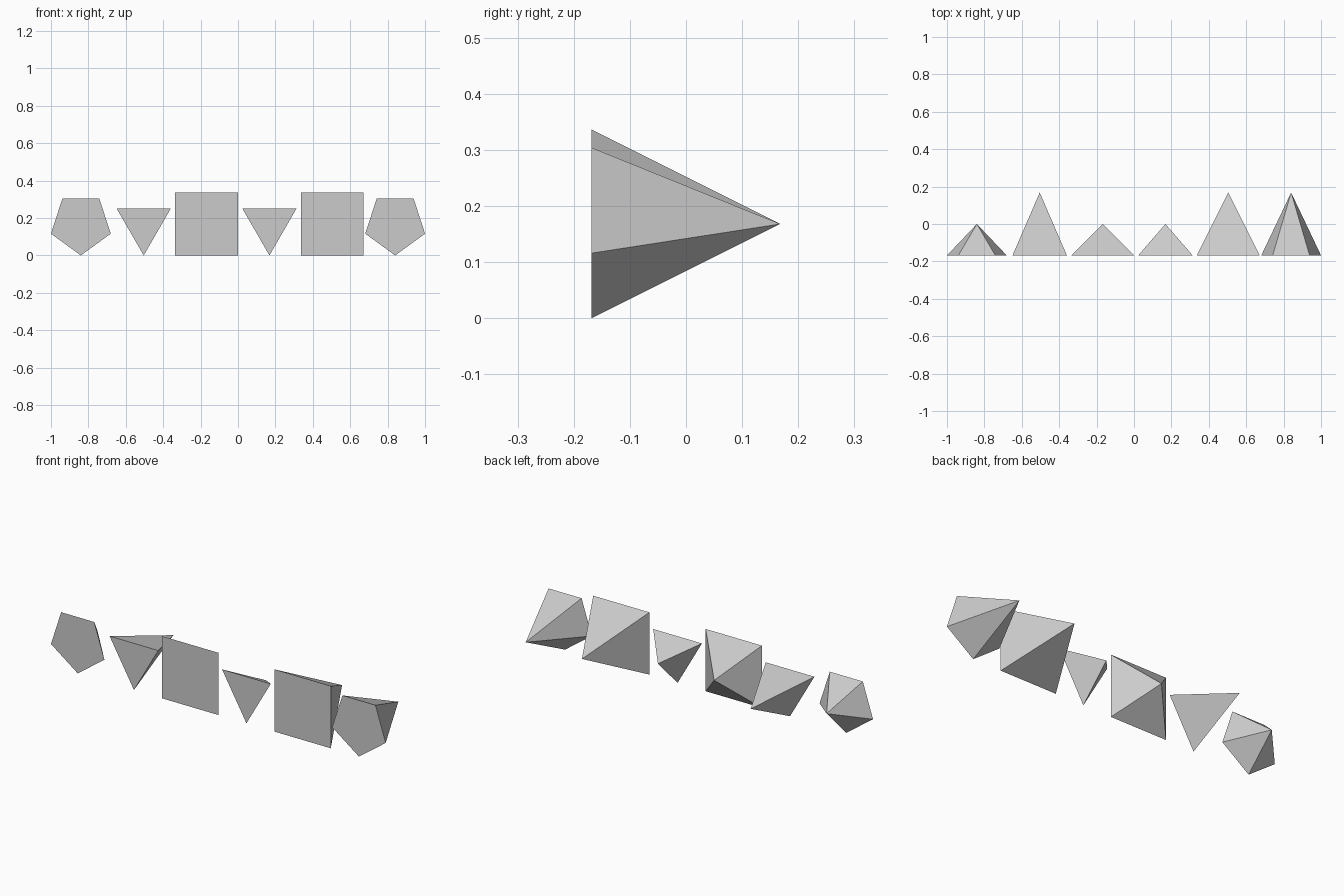
import bpy, bmesh
from math import sin, cos, pi, sqrt

if "Cube" in bpy.data.objects:
    bpy.data.objects.remove(bpy.data.objects["Cube"])

R = 2 / (10 + 2 * sin(2 * pi / 5))   # base radius; pyramids are spaced 2R apart


def pyramid(name, sides, x, height):
    """Closed pyramid with its base facing the front and its apex at the back."""
    radius = R * sqrt(2) if sides == 4 else R
    start = pi / 4 if sides == 4 else 0   # square sits flat, others stand on a corner
    bm = bmesh.new()
    base = []
    for i in range(sides):
        a = start + 2 * pi * i / sides
        base.append(bm.verts.new((radius * sin(a), 0, -radius * cos(a))))
    apex = bm.verts.new((0, height, 0))
    bm.faces.new(base)
    for i in range(sides):
        bm.faces.new((base[i], base[(i + 1) % sides], apex))
    bmesh.ops.recalc_face_normals(bm, faces=bm.faces[:])
    mesh = bpy.data.meshes.new(name)
    bm.to_mesh(mesh)
    bm.free()
    obj = bpy.data.objects.new(name, mesh)
    obj.location = (x, -R, R)
    bpy.context.collection.objects.link(obj)


# Short pyramids
pyramid("short_pentagonal_pyramid", 5, -5 * R, R)
pyramid("short_square_pyramid", 4, -R, R)
pyramid("short_triangular_pyramid", 3, R, R)

# Tall pyramids
pyramid("tall_triangular_pyramid", 3, -3 * R, 2 * R)
pyramid("tall_square_pyramid", 4, 3 * R, 2 * R)
pyramid("tall_pentagonal_pyramid", 5, 5 * R, 2 * R)
